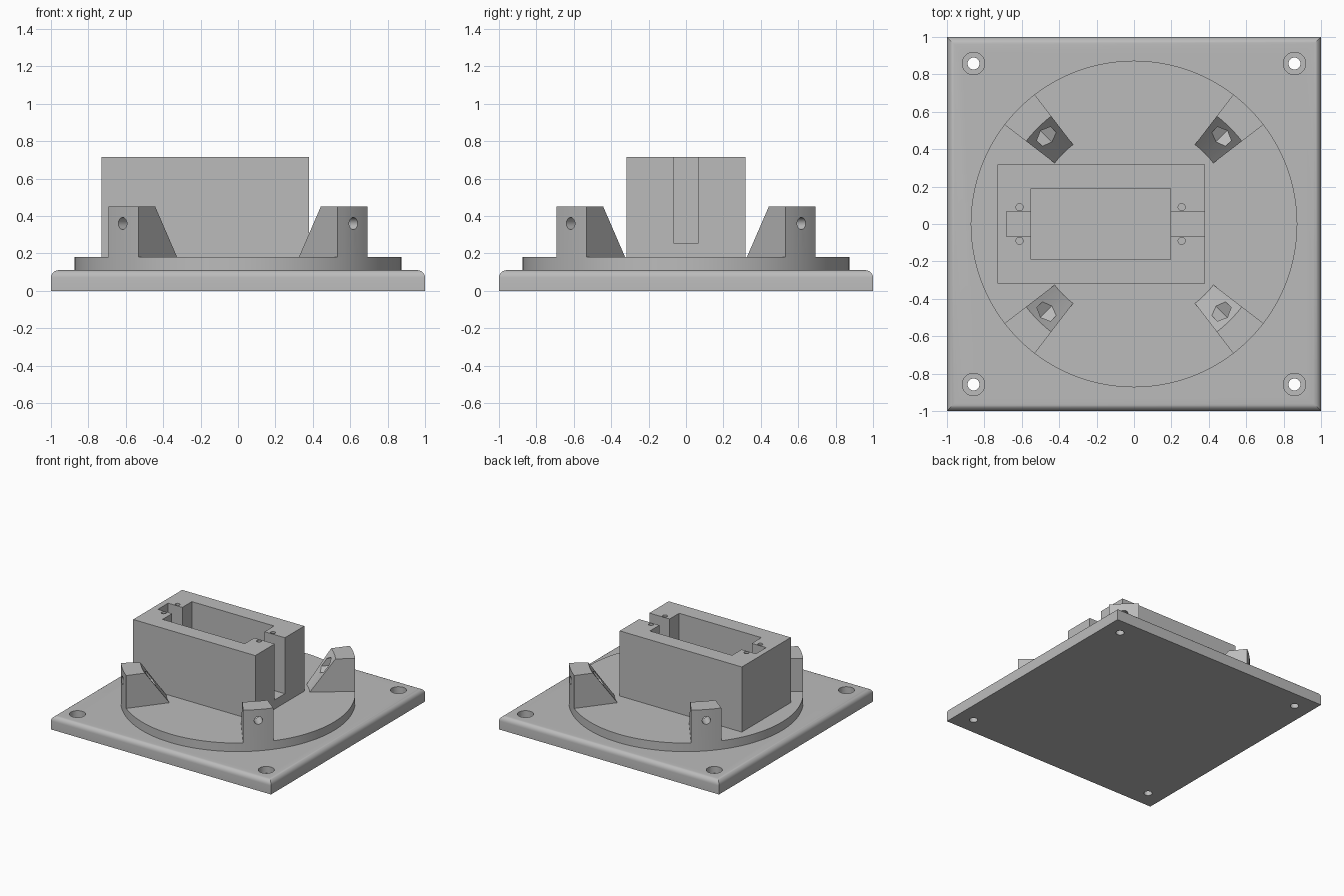
import bpy, bmesh, math
from mathutils import Matrix, Vector

if "Cube" in bpy.data.objects:
    bpy.data.objects.remove(bpy.data.objects["Cube"], do_unlink=True)

grey = bpy.data.materials.new("matte grey")
grey.use_nodes = True
grey.diffuse_color = (0.5, 0.5, 0.5, 1)
grey.node_tree.nodes["Principled BSDF"].inputs["Base Color"].default_value = (0.5, 0.5, 0.5, 1)


def loft(name, rings, turn=0.0):
    """Closed solid through matching rings of points, turned about z."""
    bm = bmesh.new()
    rows = [[bm.verts.new(p) for p in ring] for ring in rings]
    n = len(rows[0])
    for a, b in zip(rows, rows[1:]):
        for i in range(n):
            bm.faces.new((a[i], a[(i + 1) % n], b[(i + 1) % n], b[i]))
    bm.faces.new(rows[0])
    bm.faces.new(rows[-1])
    bmesh.ops.recalc_face_normals(bm, faces=bm.faces)
    bm.transform(Matrix.Rotation(turn, 4, 'Z'))
    mesh = bpy.data.meshes.new(name)
    bm.to_mesh(mesh)
    bm.free()
    mesh.materials.append(grey)
    obj = bpy.data.objects.new(name, mesh)
    bpy.context.collection.objects.link(obj)
    return obj


def circle(r, n):
    return [(r * math.cos(math.tau * i / n), r * math.sin(math.tau * i / n)) for i in range(n)]


def rod(name, x, y, z0, z1, r, n=32):
    return loft(name, [[(x + a, y + b, z) for a, b in circle(r, n)] for z in (z0, z1)])


def radial_rod(name, x0, x1, z, r, n, turn):
    return loft(name, [[(x, b, z + a) for a, b in circle(r, n)] for x in (x0, x1)], turn)


def block(name, x0, x1, half_y, z0, z1):
    outline = [(x0, -half_y), (x1, -half_y), (x1, half_y), (x0, half_y)]
    return loft(name, [[(x, y, z) for x, y in outline] for z in (z0, z1)])


def apply_modifier(obj, mod):
    bpy.context.view_layer.objects.active = obj
    bpy.ops.object.modifier_apply(modifier=mod.name)


def cut(obj, cutters):
    for cutter in cutters:
        mod = obj.modifiers.new("cut", 'BOOLEAN')
        mod.operation, mod.solver, mod.object = 'DIFFERENCE', 'EXACT', cutter
        apply_modifier(obj, mod)
        bpy.data.objects.remove(cutter, do_unlink=True)


def smooth(obj, degrees=25):
    bpy.ops.object.select_all(action='DESELECT')
    obj.select_set(True)
    bpy.context.view_layer.objects.active = obj
    bpy.ops.object.shade_smooth_by_angle(angle=math.radians(degrees))


PLATE, DECK, POST_TOP, BOX_TOP = 0.11, 0.18, 0.45, 0.715
RADIUS, SLOT_FLOOR = 0.873, 0.255

# Square base plate with rounded upper edges
plate = block("base_plate", -1, 1, 1, 0, PLATE)
bm = bmesh.new()
bm.from_mesh(plate.data)
upper = [e for e in bm.edges if all(v.co.z > PLATE / 2 for v in e.verts)]
bmesh.ops.bevel(bm, geom=upper, offset=0.04, segments=6, profile=0.5, affect='EDGES')
bm.to_mesh(plate.data)
bm.free()

# Counterbored corner holes
for sx in (-1, 1):
    for sy in (-1, 1):
        x, y = sx * 0.858, sy * 0.858
        cut(plate, [rod("bolt_cutter", x, y, -0.1, 0.2, 0.032),
                    rod("head_cutter", x, y, 0.055, 0.2, 0.06)])
smooth(plate)

# Round raised deck
deck = rod("round_deck", 0, 0, PLATE, DECK, RADIUS, 144)
smooth(deck)

# Hollow box with a stepped pocket, one side slot running out through the end
box = block("holder_box", -0.73, 0.38, 0.318, DECK, BOX_TOP)
cut(box, [block("pocket_cutter", -0.552, 0.195, 0.19, DECK + 0.02, 1),
          block("slot_cutter", -0.682, 0.6, 0.066, SLOT_FLOOR, 1)])
for x in (-0.612, 0.255):
    for y in (-0.09, 0.09):
        cut(box, [rod("screw_cutter", x, y, 0.45, 1, 0.019, 24)])
smooth(box)

# Four wedge posts with conical inner faces, a bolt hole and a hexagonal nut pocket
profile = [(0.535, DECK), (RADIUS, DECK), (RADIUS, POST_TOP), (0.727, POST_TOP)]
names = ("back_left", "back_right", "front_right", "front_left")
for k, name in enumerate(names):
    turn = math.radians(45 + 90 * k)
    sweep = [math.radians(-7.5 + 2.5 * i) for i in range(7)]
    post = loft(name + "_post", [[(r * math.cos(a), r * math.sin(a), z) for r, z in profile]
                                 for a in sweep], turn)
    cut(post, [radial_rod("bolt_cutter", 0.4, 1, 0.36, 0.032, 32, turn),
               radial_rod("nut_cutter", 0.4, 0.76, 0.36, 0.06, 6, turn)])
    smooth(post)
